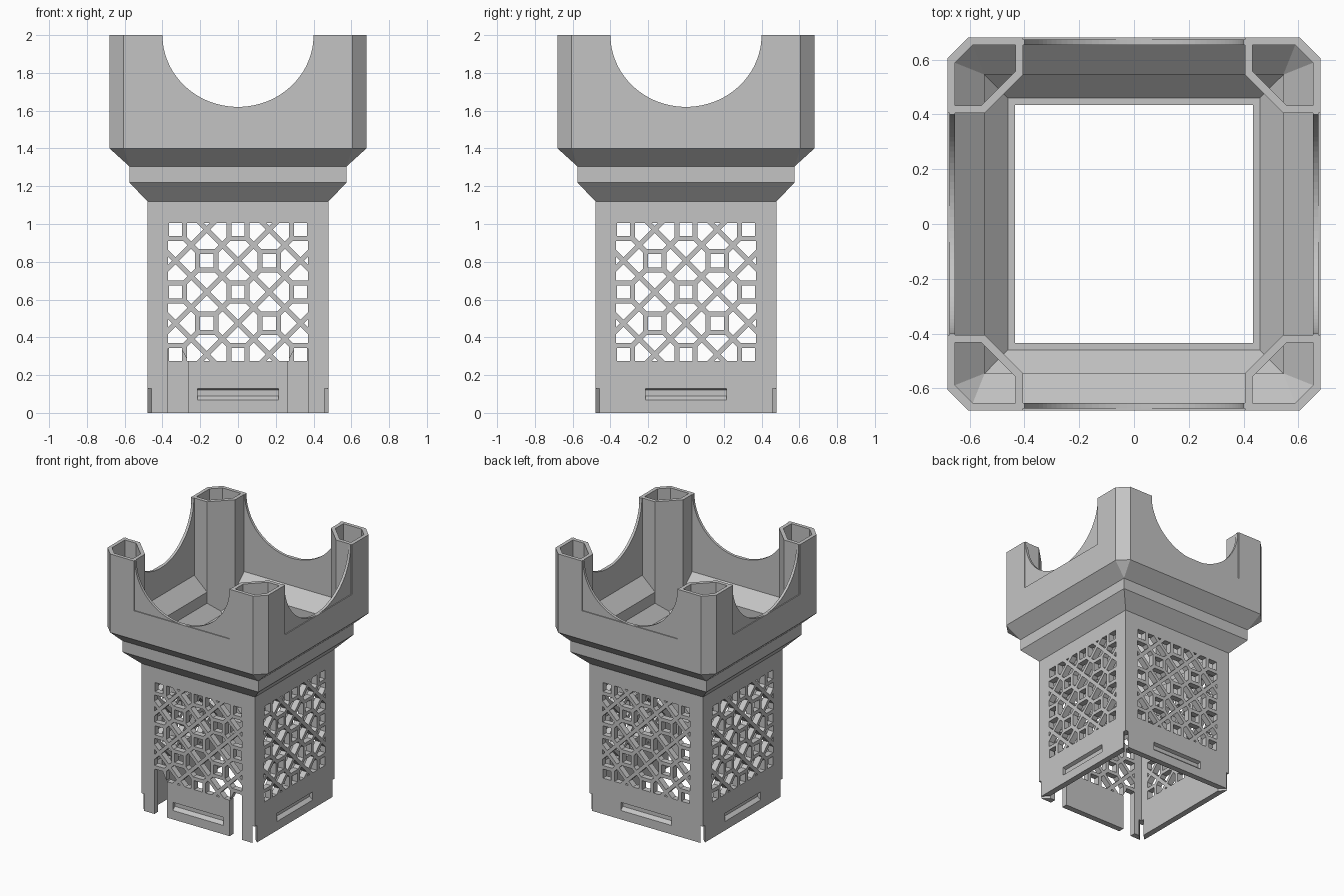
import bpy, bmesh
from math import pi, sin, cos, sqrt
from mathutils import Matrix

cube = bpy.data.objects.get("Cube")
if cube:
    bpy.data.objects.remove(cube, do_unlink=True)

stone = bpy.data.materials.new("stone_grey")
stone.use_nodes = True
GREY = (0.55, 0.55, 0.55, 1)
stone.diffuse_color = GREY
stone.node_tree.nodes["Principled BSDF"].inputs["Base Color"].default_value = GREY

FRONT = Matrix.Rotation(pi / 2, 4, 'X')                 # (u, v, w) -> (u, -w, v)
ALONG_X = Matrix(((0, 0, 1, 0), (1, 0, 0, 0), (0, 1, 0, 0), (0, 0, 0, 1)))


def turn(quarters):
    return Matrix.Rotation(quarters * pi / 2, 4, 'Z')


def finish(bm, name):
    bmesh.ops.recalc_face_normals(bm, faces=bm.faces)
    mesh = bpy.data.meshes.new(name)
    bm.to_mesh(mesh)
    bm.free()
    mesh.materials.append(stone)
    ob = bpy.data.objects.new(name, mesh)
    bpy.context.scene.collection.objects.link(ob)
    return ob


def loft(name, rows):
    """Stack of square sections: (z, half width, corner chamfer)."""
    bm = bmesh.new()
    rings = []
    for z, h, c in rows:
        quarter = [(h, -h + c), (h, h - c)]
        ring = []
        for k in range(4):
            for x, y in quarter:
                for _ in range(k):
                    x, y = -y, x
                ring.append(bm.verts.new((x, y, z)))
        rings.append(ring)
    for a, b in zip(rings, rings[1:]):
        for i in range(8):
            j = (i + 1) % 8
            bm.faces.new((a[i], a[j], b[j], b[i]))
    bm.faces.new(rings[0])
    bm.faces.new(rings[-1])
    bmesh.ops.remove_doubles(bm, verts=bm.verts, dist=1e-5)
    return finish(bm, name)


def prisms(name, polys, lo, hi, matrices, clip=None):
    """Extrude flat polygons from lo to hi, once per matrix."""
    bm = bmesh.new()
    for poly in polys:
        bm.faces.new([bm.verts.new((u, v, lo)) for u, v in poly])
    if clip:
        u, v0, v1 = clip
        for co, no in (((u, 0, 0), (1, 0, 0)), ((-u, 0, 0), (-1, 0, 0)),
                       ((0, v0, 0), (0, -1, 0)), ((0, v1, 0), (0, 1, 0))):
            geom = bm.verts[:] + bm.edges[:] + bm.faces[:]
            bmesh.ops.bisect_plane(bm, geom=geom, plane_co=co, plane_no=no,
                                   dist=1e-6, clear_outer=True)
    res = bmesh.ops.extrude_face_region(bm, geom=bm.faces[:], use_keep_orig=True)
    for v in res["geom"]:
        if isinstance(v, bmesh.types.BMVert):
            v.co.z = hi
    base = bm.verts[:] + bm.edges[:] + bm.faces[:]
    for m in matrices[1:]:
        dup = bmesh.ops.duplicate(bm, geom=base)["geom"]
        verts = [g for g in dup if isinstance(g, bmesh.types.BMVert)]
        bmesh.ops.transform(bm, matrix=m, verts=verts)
    first = [g for g in base if isinstance(g, bmesh.types.BMVert)]
    bmesh.ops.transform(bm, matrix=matrices[0], verts=first)
    return finish(bm, name)


def cut(target, *cutters):
    """Subtract the cutters, bake the result and drop the cutters."""
    for c in cutters:
        mod = target.modifiers.new("cut", 'BOOLEAN')
        mod.operation, mod.solver, mod.object = 'DIFFERENCE', 'EXACT', c
    bpy.context.view_layer.update()
    graph = bpy.context.evaluated_depsgraph_get()
    mesh = bpy.data.meshes.new_from_object(target.evaluated_get(graph))
    target.modifiers.clear()
    target.data = mesh
    for c in cutters:
        bpy.data.objects.remove(c, do_unlink=True)


def rect(u0, u1, v0, v1):
    return [(u0, v0), (u1, v0), (u1, v1), (u0, v1)]


def mirrored(poly):
    return [(-u, v) for u, v in poly]


ALL_SIDES = [turn(k) for k in range(4)]

# Outer silhouette: square shaft, two flares, chamfered crown
tower = loft("tower", [(0, .48, 0), (1.12, .48, 0), (1.22, .575, 0), (1.305, .575, 0),
                       (1.4, .68, .075), (2, .68, .075)])

# Hollow inside, following the outer flares, with a ledge above the shaft
hollow = loft("hollow", [(-.1, .435, 0), (1.14, .435, 0), (1.14, .46, 0), (1.225, .545, 0),
                         (1.31, .545, 0), (1.41, .653, .065), (2.1, .653, .065)])

# Bent inner walls of the four corner posts stay standing in the hollow
post_wall = [(.405, .8), (.405, .545), (.545, .405), (.8, .405),
             (.8, .433), (.557, .433), (.433, .557), (.433, .8)]
cut(hollow, prisms("post_walls", [post_wall], 1.0, 2.2, ALL_SIDES))
cut(tower, hollow)

# Recessed crown panels, then the round openings between posts
panels = prisms("panel_recesses", [rect(-.405, .405, 1.62, 2.1)], .673, .8,
                [m @ FRONT for m in ALL_SIDES])
arch = [(.4 * cos(pi + pi * i / 48), 2 + .38 * sin(pi + pi * i / 48)) for i in range(49)]
arch += [(.4, 2.1), (-.4, 2.1)]
cut(tower, panels,
    prisms("arch_front_back", [arch], -.9, .9, [FRONT]),
    prisms("arch_sides", [arch], -.9, .9, [turn(1) @ FRONT]))

# Pierced screens: squares and octagons, each octagon crossed by an X
S, BAR, MID = .1655, .027, .64
A = S * sqrt(2) / (2 + 2 * sqrt(2))
Q = BAR / sqrt(2)
X = S - A - BAR / 2
wedge = [(Q, 0), (S / 2, S / 2 - Q), (X, S - Q - X), (X, Q + X - S), (S / 2, Q - S / 2)]
holes = []
for i in range(-3, 4):
    for j in range(-3, 4):
        cu, cv = i * S, MID + j * S
        if (i + j) % 2 == 0:
            r = A - BAR / 2
            holes.append(rect(cu - r, cu + r, cv - r, cv + r))
        else:
            for k in range(4):
                c, s = round(cos(k * pi / 2)), round(sin(k * pi / 2))
                holes.append([(cu + c * u - s * v, cv + s * u + c * v) for u, v in wedge])
WINDOW = (.37, .275, 1.005)
cut(tower, prisms("screen_front_back", holes, -.6, .6, [FRONT], WINDOW))
cut(tower, prisms("screen_sides", holes, -.6, .6, [turn(1) @ FRONT], WINDOW))

# Gaps either side of the front flap
gap = [(.265, -.1), (.37, -.1), (.37, .34), (.3, .34), (.265, .275)]
cut(tower, prisms("flap_gaps", [gap, mirrored(gap)], .4, .6, [FRONT]))

# Grip slots with sloping lips on all four sides
slot = [(-.5, .06), (-.48, .068), (-.455, .09), (-.455, .12), (-.48, .13), (-.5, .135)]
cut(tower, prisms("grip_slots", [slot], -.215, .215, [m @ ALONG_X for m in ALL_SIDES]))

# Thin slits through the bottom corners
slits = [Matrix.Rotation(pi / 4 + k * pi / 2, 4, 'Z') for k in range(4)]
cut(tower, prisms("corner_slits", [rect(.55, .8, -.016, .016)], -.1, .13, slits))

tower.data.materials.clear()
tower.data.materials.append(stone)
for p in tower.data.polygons:
    p.material_index = 0
    p.use_smooth = False
